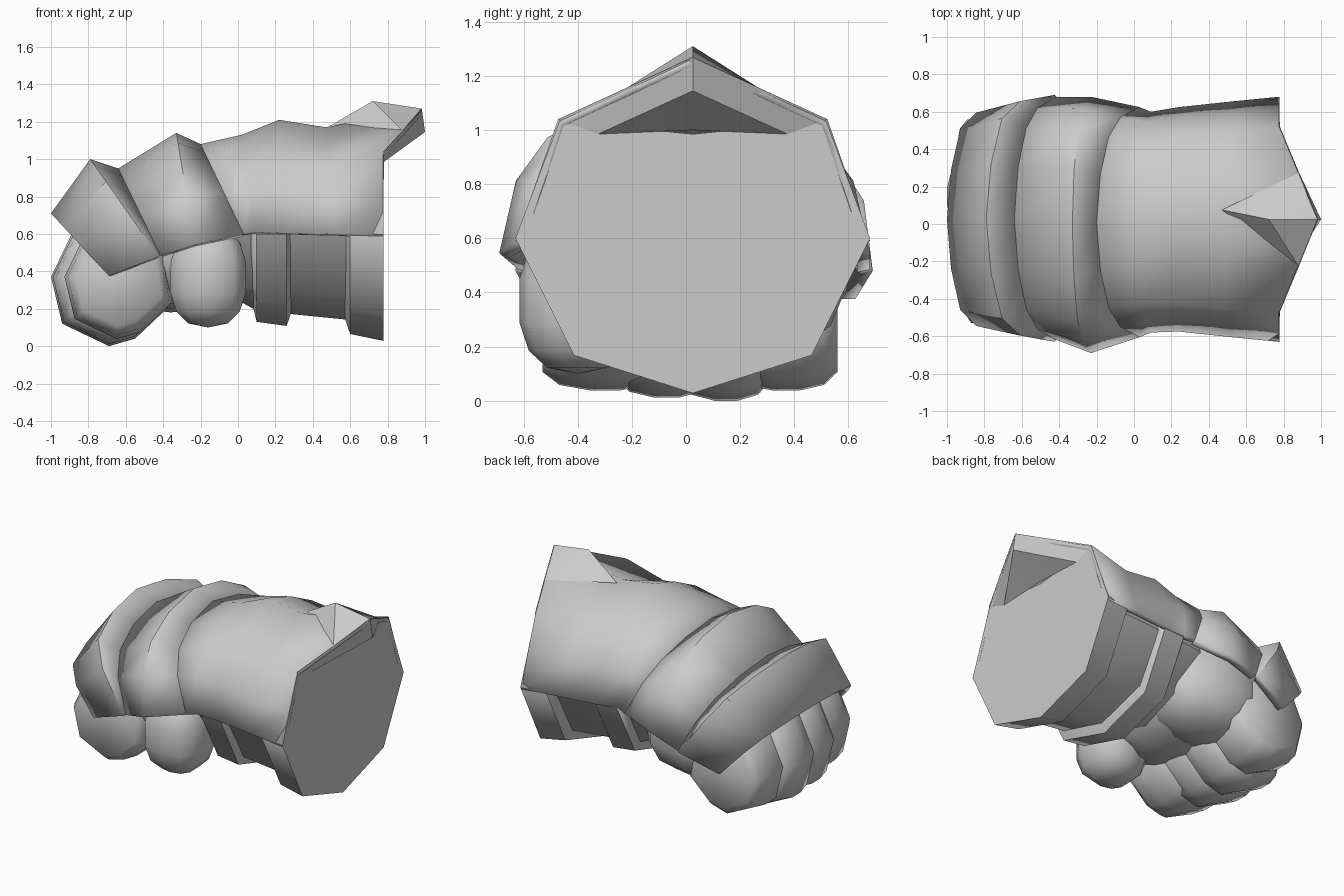
import bpy, bmesh, math
from mathutils import Vector

cube = bpy.data.objects.get("Cube")
if cube:
    bpy.data.objects.remove(cube)

steel = bpy.data.materials.new("plain_grey")
steel.use_nodes = True
GREY = (0.6, 0.6, 0.6, 1)
steel.diffuse_color = GREY
steel.node_tree.nodes["Principled BSDF"].inputs["Base Color"].default_value = GREY
YC = 0.025


def finish(name, bm, smooth=35, thickness=0):
    bmesh.ops.recalc_face_normals(bm, faces=bm.faces)
    mesh = bpy.data.meshes.new(name)
    bm.to_mesh(mesh)
    bm.free()
    ob = bpy.data.objects.new(name, mesh)
    bpy.context.collection.objects.link(ob)
    mesh.materials.append(steel)
    if thickness:
        mod = ob.modifiers.new("thickness", 'SOLIDIFY')
        mod.thickness = thickness
        mod.offset = -1
    bpy.ops.object.select_all(action='DESELECT')
    ob.select_set(True)
    bpy.context.view_layer.objects.active = ob
    bpy.ops.object.shade_smooth_by_angle(angle=math.radians(smooth))
    return ob


def loft(rings, closed=False):
    """Skin a row of equal point lists; closed rings also get end caps."""
    bm = bmesh.new()
    rows = [[bm.verts.new(p) for p in ring] for ring in rings]
    n = len(rows[0])
    for a, b in zip(rows, rows[1:]):
        for i in range(n if closed else n - 1):
            j = (i + 1) % n
            bm.faces.new((a[i], a[j], b[j], b[i]))
    if closed:
        bm.faces.new(rows[0])
        bm.faces.new(rows[-1])
    return bm


# Half profiles as (width factor, height factor), from edge to crown
SQUARE = [(1, 0), (.95, .5), (.81, .77), (.44, .93), (0, 1)]
ROUND = [(1, 0), (.91, .45), (.74, .72), (.42, .91), (0, 1)]
SOFT = [(1, 0), (.9, .39), (.75, .69), (.39, .87), (0, 1)]
OCTAGON = [(1, 0), (.88, .33), (.76, .66), (.38, .83), (0, 1)]


def arch(profile, xb, zb, xt, zt, w, yc=YC):
    """A leaning arch from its lower edge (xb, zb) to its crown (xt, zt)."""
    half = [(xb + (xt - xb) * v, w * u, zb + (zt - zb) * v) for u, v in profile]
    return ([(x, yc - y, z) for x, y, z in half]
            + [(x, yc + y, z) for x, y, z in half[-2::-1]])


# Armour plates over the fingers and knuckles, stepped at their rear edges
finger_front = arch(SQUARE, -.69, .375, -1.0, .71, .60, .025)
finger_rear = arch(SQUARE, -.425, .48, -.79, 1.0, .66, .03)
knuckle_front = arch(ROUND, -.415, .485, -.64, .95, .65, .03)
knuckle_rear = arch(ROUND, -.23, .545, -.33, 1.14, .685, -.005)
hand_start = arch(ROUND, .03, .6, -.2, 1.08, .615, .01)
finish("finger_plate", loft([finger_front, finger_rear, knuckle_front]),
       35, .05)
finish("knuckle_plate", loft([knuckle_front, knuckle_rear, hand_start]),
       40, .05)

# Hand back and forearm shell, ending in a swept octagonal rim
rim = []
for x, y, z in arch(OCTAGON, .775, .59, .775, 1.27, .655):
    sweep = max(0, 1 - abs(y - YC) / .498)
    rim.append((.775 + .205 * sweep, y, z))
finish("forearm_shell", loft([
    hand_start,
    arch(ROUND, .09, .61, .02, 1.13, .59, .01),
    arch(SOFT, .24, .605, .22, 1.21, .6),
    arch(OCTAGON, .52, .6, .47, 1.17, .63),
    rim]), 55, .03)

# Crest on top of the rim
bm = bmesh.new()
peak, tip, back = [bm.verts.new(p) for p in
                   [(.72, YC, 1.31), (.98, YC, 1.27), (.47, YC + .05, 1.165)]]
feet = [bm.verts.new((.88, YC + s * .25, 1.152)) for s in (-1, 1)]
for foot in feet:
    bm.faces.new((peak, tip, foot))
    bm.faces.new((peak, foot, back))
finish("crest", bm, 40)

# Thick lip under the swept tip, closing onto the end cap
bm = bmesh.new()
T, J, C = [bm.verts.new(p) for p in
           [(.983, YC, 1.268), (1.0, YC, 1.145), (.78, YC, 1.0)]]
for s in (-1, 1):
    S, M, I = [bm.verts.new((x, YC + s * y, z)) for x, y, z in
               [(.779, .498, 1.04), (.883, .249, 1.154), (.78, .35, .985)]]
    bm.faces.new((S, M, T, J, I))
    bm.faces.new((I, J, C))
finish("tip_lip", bm, 10)


# Lower forearm: closed half octagons under the shell
def trough(x, w, zlow, shoulder=.93):
    top = .6
    pts = [(1, 0), (.67, .755), (0, 1), (-.67, .755), (-1, 0)]
    ring = [(x, YC + w * u, top - (top - zlow) * v) for u, v in pts]
    return ring + [(x, YC - w * .75, shoulder), (x, YC, .985),
                   (x, YC + w * .75, shoulder)]


for name, stations in {
        "cuff_band": [(.57, .55, .15), (.6, .63, .065), (.778, .655, .028, 1.035)],
        "sleeve": [(-.1, .5, .3, .85), (.1, .53, .19), (.6, .57, .14)],
        "wrist_strap": [(.07, .53, .25), (.1, .575, .13), (.26, .585, .108),
                        (.285, .53, .18)]}.items():
    finish(name, loft([trough(*s) for s in stations], True), 50)

# Curled fingers, each a rounded slice of the fist
FIST = [(-.86, .66), (-1.0, .37), (-.94, .12), (-.69, 0), (-.55, .04),
        (-.36, .22), (-.4, .52), (-.6, .72)]
HUB = Vector((-.68, .38))
SLICES = [(-1, .8), (-.72, .94), (-.2, 1), (.3, 1), (.75, .94), (1, .8)]

for name, yc, half, size, shift in [("index_finger", -.31, .22, .9, .04),
                                    ("middle_finger", -.08, .18, .97, 0),
                                    ("ring_finger", .14, .17, 1.0, 0),
                                    ("little_finger", .36, .2, .9, .02)]:
    rings = []
    for off, scale in SLICES:
        pts = [HUB + (Vector(p) - HUB) * scale * size for p in FIST]
        rings.append([(p.x + shift, yc + off * half, p.y) for p in pts])
    finish(name, loft(rings, True), 70)


# Palm, heel and thumb as soft low-poly masses
def mass(name, loc, radii):
    bm = bmesh.new()
    bmesh.ops.create_uvsphere(bm, u_segments=10, v_segments=7, radius=1)
    for v in bm.verts:
        # square the mass off a little
        v.co = Vector([math.copysign(abs(c) ** .8, c) * r for c, r in zip(v.co, radii)])
    finish(name, bm, 70).location = loc


mass("palm", (-.36, .03, .53), (.4, .53, .33))
mass("palm_heel", (-.36, .28, .49), (.4, .31, .31))
mass("thumb", (-.16, -.4, .37), (.215, .22, .27))
